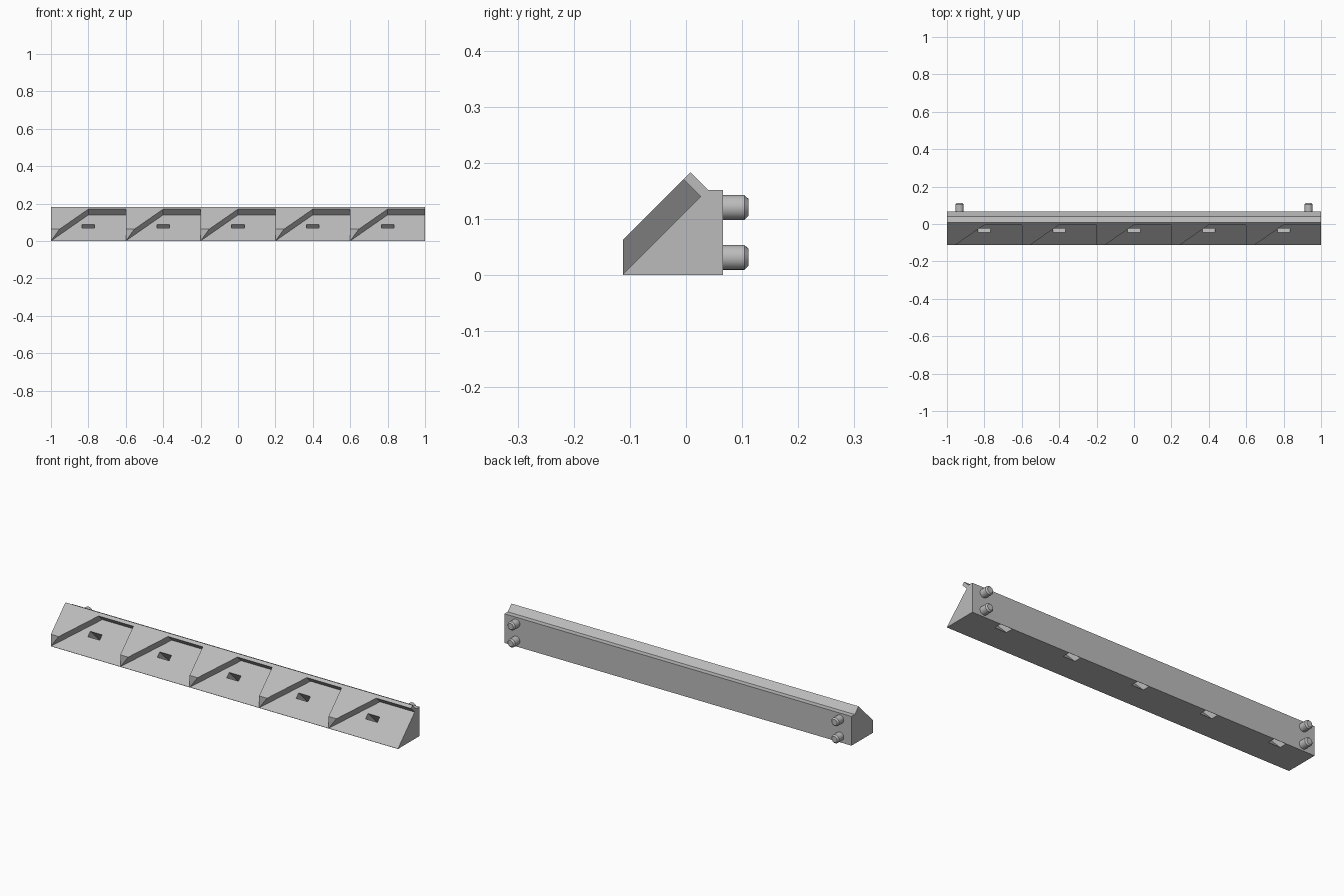
import bpy, bmesh, math
from mathutils import Vector

if "Cube" in bpy.data.objects:
    bpy.data.objects.remove(bpy.data.objects["Cube"])

grey = bpy.data.materials.new("plain_grey")
grey.diffuse_color = (0.5, 0.5, 0.5, 1)
grey.use_nodes = True
grey.node_tree.nodes["Principled BSDF"].inputs["Base Color"].default_value = grey.diffuse_color


def prism(name, points, offset):
    """Closed solid: a planar outline pushed along an offset."""
    bm = bmesh.new()
    face = bm.faces.new([bm.verts.new(p) for p in points])
    ext = bmesh.ops.extrude_face_region(bm, geom=[face])
    moved = [v for v in ext["geom"] if isinstance(v, bmesh.types.BMVert)]
    bmesh.ops.translate(bm, vec=Vector(offset), verts=moved)
    bmesh.ops.recalc_face_normals(bm, faces=bm.faces)
    mesh = bpy.data.meshes.new(name)
    bm.to_mesh(mesh)
    bm.free()
    obj = bpy.data.objects.new(name, mesh)
    bpy.context.collection.objects.link(obj)
    mesh.materials.append(grey)
    return obj


R = math.sqrt(0.5)
FRONT, BACK, LENGTH = -0.112, 0.066, 0.1966


def slope(x, s, n):
    """Point on the 45 degree pocket floor: s runs uphill, n outward."""
    return Vector((x, FRONT + (s - n) * R, (s + n) * R))


def cut(target, cutter):
    mod = target.modifiers.new("cut", "BOOLEAN")
    mod.operation = "DIFFERENCE"
    mod.solver = "EXACT"
    mod.object = cutter
    bpy.context.view_layer.objects.active = target
    bpy.ops.object.modifier_apply(modifier=mod.name)
    bpy.data.objects.remove(cutter)


# Long rail with a slanted front and a stepped top
profile = [(FRONT, 0), (FRONT, 0.063), (0.008, 0.183), (0.039, 0.152),
           (BACK, 0.152), (BACK, 0)]
rail = prism("rail", [(-1, y, z) for y, z in profile], (2, 0, 0))

# Row of five slanted pockets, cut as one sawtooth
teeth = [(-1.05, -0.03), (1.05, -0.03), (1.05, LENGTH)]
for i in reversed(range(5)):
    x = -1 + 0.4 * i
    if i < 4:
        teeth.append((x + 0.4, LENGTH))
    teeth += [(x + 0.2, LENGTH), (x, 0)]
teeth.append((-1.05, 0))
outward = slope(0, 0, 0.2) - slope(0, 0, 0)
cut(rail, prism("pocket_cutter", [slope(x, s, 0.001) for x, s in teeth], outward))

# Slots running square to the pocket floor and out through the base
for i in range(5):
    x = -0.8 + 0.4 * i
    outline = [(x - 0.034, 0.0965), (x + 0.034, 0.0965),
               (x + 0.034, 0.125), (x - 0.034, 0.125)]
    cut(rail, prism("slot_cutter", [slope(a, s, 0.02) for a, s in outline],
                    -1.2 * outward))

# Chamfered round pegs on the back, two at each end
SIDES = 24
rings = [(BACK - 0.005, 0.0222), (0.104, 0.0222), (0.111, 0.0155)]
for side, label in ((-1, "left"), (1, "right")):
    for z, level in ((0.0315, "lower"), (0.1205, "upper")):
        bm = bmesh.new()
        loops = []
        for y, r in rings:
            loops.append([bm.verts.new((side * 0.933 + r * math.cos(k * math.tau / SIDES), y,
                                        z + r * math.sin(k * math.tau / SIDES)))
                          for k in range(SIDES)])
        for a, b in zip(loops, loops[1:]):
            for k in range(SIDES):
                j = (k + 1) % SIDES
                bm.faces.new((a[k], a[j], b[j], b[k]))
        bm.faces.new(loops[0])
        bm.faces.new(loops[-1])
        bmesh.ops.recalc_face_normals(bm, faces=bm.faces)
        mesh = bpy.data.meshes.new(f"{label}_{level}_peg")
        bm.to_mesh(mesh)
        bm.free()
        mesh.materials.append(grey)
        peg = bpy.data.objects.new(mesh.name, mesh)
        bpy.context.collection.objects.link(peg)
        bpy.ops.object.select_all(action="DESELECT")
        peg.select_set(True)
        bpy.context.view_layer.objects.active = peg
        bpy.ops.object.shade_smooth_by_angle(angle=math.radians(30))
